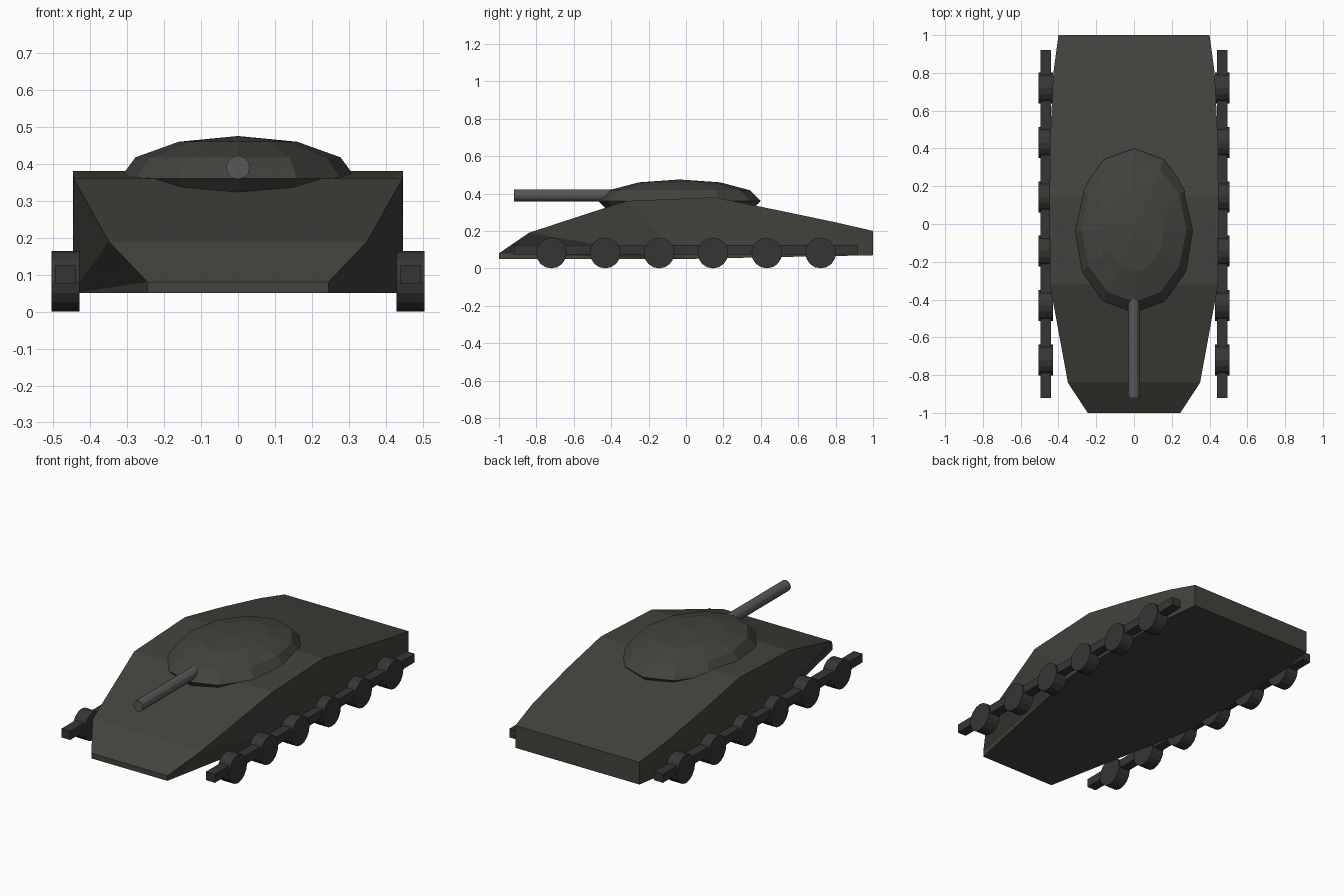
import bpy, bmesh, math

if "Cube" in bpy.data.objects:
    bpy.data.objects.remove(bpy.data.objects["Cube"])


def paint(name, rgb):
    m = bpy.data.materials.new(name)
    m.diffuse_color = (*rgb, 1)
    m.use_nodes = True
    m.node_tree.nodes["Principled BSDF"].inputs["Base Color"].default_value = m.diffuse_color
    return m


ARMOUR = paint("armour", (0.055, 0.056, 0.047))
DARK = paint("running_gear", (0.036, 0.036, 0.035))
STEEL = paint("steel", (0.095, 0.095, 0.095))


def finish(obj, name, mat):
    obj.name = name
    obj.data.materials.append(mat)
    return obj


def cylinder(name, sides, r, length, loc, rot, mat):
    bpy.ops.mesh.primitive_cylinder_add(vertices=sides, radius=r, depth=length,
                                        location=loc, rotation=rot)
    return finish(bpy.context.object, name, mat)


# Hull: upper and lower edge lines as (y, half width, z)
upper = [(-1, .245, .08), (-.84, .35, .19), (-.32, .445, .36), (.15, .447, .38),
         (.47, .443, .315), (.8, .427, .246), (1, .40, .20)]
lower = [(-1, .245, .05), (0, .447, .05), (.47, .443, .06), (.8, .427, .066), (1, .40, .07)]
bm = bmesh.new()
T = {s: [bm.verts.new((s * w, y, z)) for y, w, z in upper] for s in (-1, 1)}
B = {s: [bm.verts.new((s * w, y, z)) for y, w, z in lower] for s in (-1, 1)}
for line in (T, B):                       # deck and belly
    for i in range(len(line[1]) - 1):
        bm.faces.new((line[-1][i], line[1][i], line[1][i + 1], line[-1][i + 1]))
for i in (0, -1):                         # nose and tail plates
    bm.faces.new((T[-1][i], T[1][i], B[1][i], B[-1][i]))
for s in (-1, 1):                         # side plates
    t, b = T[s], B[s]
    bm.faces.new((b[1], b[0], t[0]))
    for i in range(3):
        bm.faces.new((b[1], t[i], t[i + 1]))
    for i in range(1, 4):
        bm.faces.new((b[i], t[i + 2], t[i + 3], b[i + 1]))
bmesh.ops.recalc_face_normals(bm, faces=bm.faces)
mesh = bpy.data.meshes.new("hull")
bm.to_mesh(mesh)
bm.free()
hull = bpy.data.objects.new("hull", mesh)
bpy.context.collection.objects.link(hull)
finish(hull, "hull", ARMOUR)

# Turret: squashed low-poly sphere
bpy.ops.mesh.primitive_uv_sphere_add(segments=12, ring_count=6, radius=1,
                                     location=(0, -.035, .36))
turret = finish(bpy.context.object, "turret", ARMOUR)
turret.scale = (.32, .435, .115)

# Gun barrel
cylinder("gun_barrel", 12, .032, .56, (0, -.64, .39), (math.pi / 2, 0, 0), STEEL)

# Tracks and road wheels on both sides
for s, side in ((-1, "left"), (1, "right")):
    bpy.ops.mesh.primitive_cube_add(size=1, location=(s * .467, 0, .1))
    bar = finish(bpy.context.object, side + "_track", DARK)
    bar.scale = (.057, 1.84, .05)
    for i in range(6):
        cylinder(f"{side}_wheel_{i + 1}", 16, .082, .076,
                 (s * .467, (i - 2.5) * .288, .082), (0, math.pi / 2, 0), DARK)
